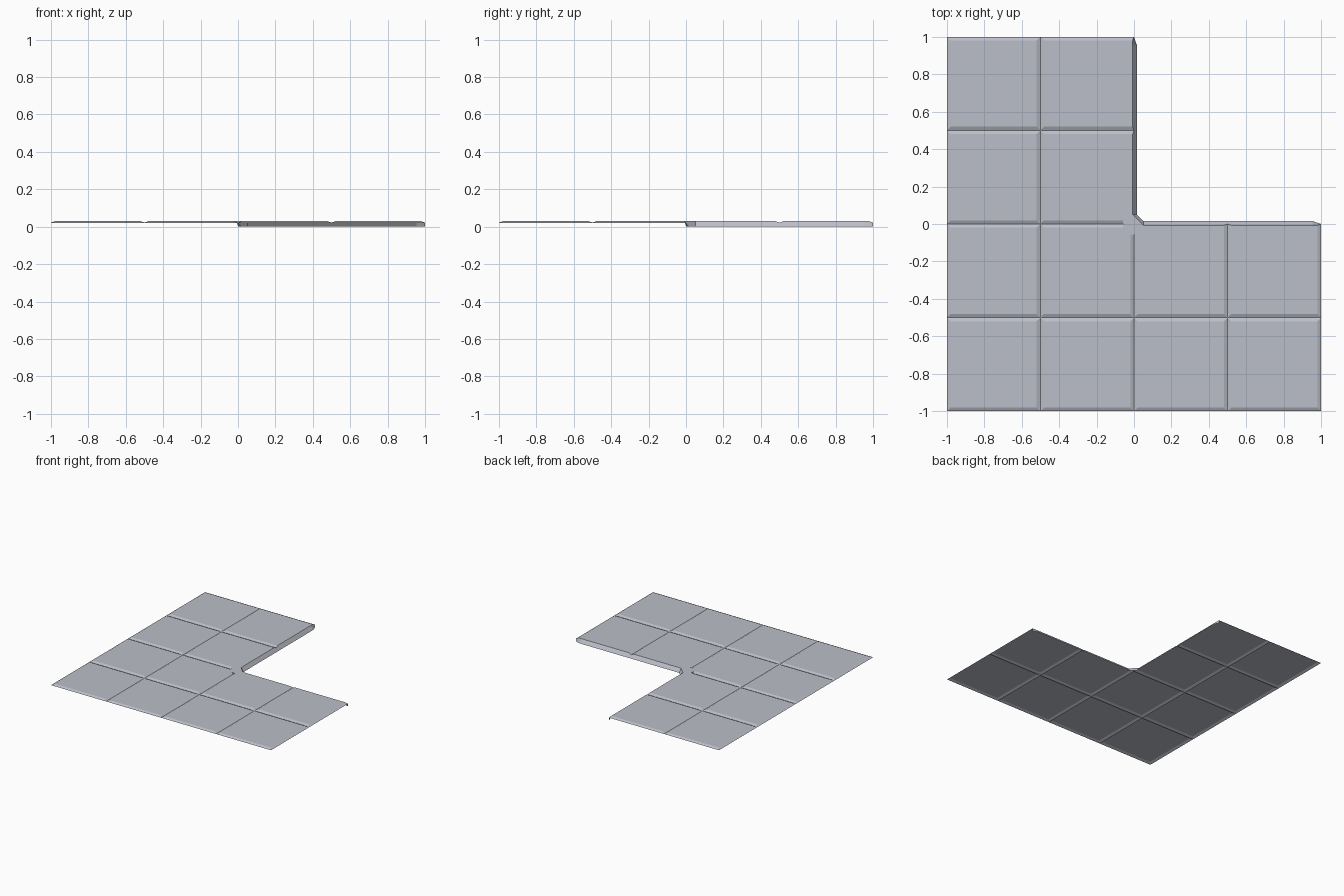
import bpy

if "Cube" in bpy.data.objects:
    bpy.data.objects.remove(bpy.data.objects["Cube"])

H, LOW = 0.03, 0.021      # top height and groove bottom height
BEV = 0.02                # half width of a groove
T, B = -0.007, 0.016      # top and foot of the sloped wall
CUT = 0.05                # size of the inner corner chamfer
END = 0.955               # where the wall starts to taper at its end
LX = T + (B - T) * (H - LOW) / H   # wall position at groove depth

mat = bpy.data.materials.new("pale grey stone")
mat.diffuse_color = (0.50, 0.52, 0.58, 1)
mat.use_nodes = True
mat.node_tree.nodes["Principled BSDF"].inputs["Base Color"].default_value = mat.diffuse_color


def make(name, polys):
    verts, index, faces = [], {}, []
    for poly in polys:
        face = []
        for p in poly:
            key = tuple(round(c, 5) for c in p)
            if key not in index:
                index[key] = len(verts)
                verts.append(key)
            face.append(index[key])
        faces.append(face)
    me = bpy.data.meshes.new(name)
    me.from_pydata(verts, [], faces)
    me.materials.append(mat)
    me.update()
    ob = bpy.data.objects.new(name, me)
    bpy.context.collection.objects.link(ob)


def swapped(polys):
    """Mirror across the diagonal x = y, keeping faces outward."""
    return [[(y, x, z) for x, y, z in reversed(p)] for p in polys]


def tile(x0, y0, wall_x, wall_y):
    """Half-unit slab with mitred bevels, except on sides that meet a wall."""
    x1, y1 = x0 + 0.5, y0 + 0.5
    ox = LX if wall_x else x1
    oy = LX if wall_y else y1
    ix = T if wall_x else x1 - BEV
    iy = T if wall_y else y1 - BEV
    outer = [(x0, y0, LOW), (ox, y0, LOW), (ox, oy, LOW), (x0, oy, LOW)]
    inner = [(x0 + BEV, y0 + BEV, H), (ix, y0 + BEV, H),
             (ix, iy, H), (x0 + BEV, iy, H)]
    polys = [inner]
    for k, walled in enumerate((False, wall_x, wall_y, False)):
        n = (k + 1) % 4
        if not walled:
            polys.append([outer[k], outer[n], inner[n], inner[k]])
    return polys


# Floor: L of twelve bevelled tiles
floor = []
for i in range(4):
    for j in range(4):
        if i < 2 or j < 2:
            floor += tile(-1 + i * 0.5, -1 + j * 0.5,
                          i == 1 and j > 1, j == 1 and i > 1)
make("tiled_floor", floor)

# Sloped edge walls along the two inner sides, notched at the groove
wall = [
    [(B, CUT, 0), (B, 0.5, 0), (LX, 0.5, LOW), (T, 0.5 - BEV, H), (T, CUT, H)],
    [(B, 0.5, 0), (B, END, 0), (T, END, H), (T, 0.5 + BEV, H), (LX, 0.5, LOW)],
    [(B, END, 0), (LX, 1, 0), (LX, 1, LOW), (T, 1 - BEV, H), (T, END, H)],
]
make("edge_wall_side", wall)
make("edge_wall_back", swapped(wall))

# Inner corner: flat patch closing the grooves, with a chamfered wall
G = -0.06
cap = [[(G, BEV, H), (G, 0, LOW), (G, -BEV, H)]]
patch = [(G, BEV), (G, -BEV), (-BEV, -BEV), (-BEV, G), (BEV, G),
         (BEV, T), (CUT, T), (T, CUT), (T, BEV)]
corner = [[(x, y, H) for x, y in patch],
          [(CUT, B, 0), (B, CUT, 0), (T, CUT, H), (CUT, T, H)]]
make("inner_corner", corner + cap + swapped(cap))
